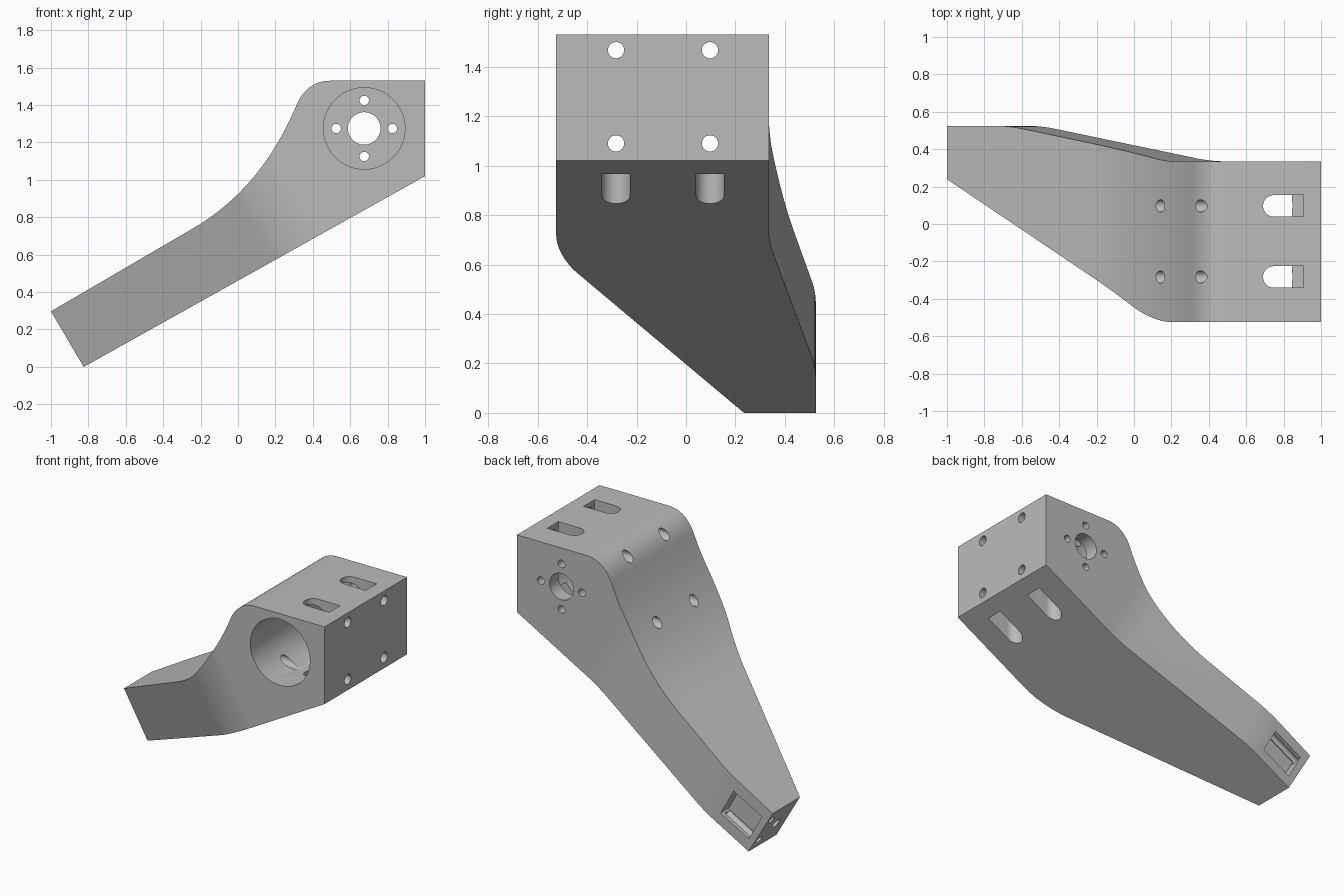
import bpy, bmesh, math
from mathutils import Vector, Matrix

if "Cube" in bpy.data.objects:
    bpy.data.objects.remove(bpy.data.objects["Cube"])

X, Y, Z = Vector((1, 0, 0)), Vector((0, 1, 0)), Vector((0, 0, 1))
TIP = Vector((-0.825, 0, 0))                 # lower corner of the arm tip
U = Vector((1.825, 0, 1.02)).normalized()    # direction along the arm
V = Vector((-U.z, 0, U.x))                   # direction across the arm
O = Vector((0, 0, 0))


def prism(name, pts, a, b, c, c0, c1, origin=O):
    """Extrude a 2D outline in axes a, b along axis c from c0 to c1."""
    bm = bmesh.new()
    lo, hi = [[bm.verts.new(origin + a * p[0] + b * p[1] + c * h) for p in pts] for h in (c0, c1)]
    bm.faces.new(lo)
    bm.faces.new(hi)
    n = len(pts)
    for i in range(n):
        j = (i + 1) % n
        bm.faces.new((lo[i], lo[j], hi[j], hi[i]))
    bmesh.ops.recalc_face_normals(bm, faces=bm.faces)
    me = bpy.data.meshes.new(name)
    bm.to_mesh(me)
    bm.free()
    ob = bpy.data.objects.new(name, me)
    bpy.context.collection.objects.link(ob)
    return ob


def bezier(p0, p1, p2, p3, n=16):
    out = []
    for i in range(n + 1):
        t = i / n
        s = 1 - t
        w = (s ** 3, 3 * s * s * t, 3 * s * t * t, t ** 3)
        out.append(tuple(sum(k * p[d] for k, p in zip(w, (p0, p1, p2, p3))) for d in (0, 1)))
    return out


def fillet(a, corner, b, n=10):
    """Rounded corner between a and b."""
    h = [[e[d] + (corner[d] - e[d]) * 0.6 for d in (0, 1)] for e in (a, b)]
    return bezier(a, h[0], h[1], b, n)


def arc(cx, cy, r, a0=0, a1=360, n=32):
    closed = a1 - a0 == 360
    steps = n if closed else n + 1
    return [(cx + r * math.cos(math.radians(a0 + (a1 - a0) * i / n)),
             cy + r * math.sin(math.radians(a0 + (a1 - a0) * i / n))) for i in range(steps)]


def boolean(target, tool, op='DIFFERENCE'):
    tool.hide_render = True
    m = target.modifiers.new("cut", 'BOOLEAN')
    m.operation, m.solver, m.object = op, 'EXACT', tool
    bpy.context.view_layer.objects.active = target
    bpy.ops.object.modifier_apply(modifier=m.name)
    bpy.data.objects.remove(tool)


# Bracket body: side profile
profile = [(-0.825, 0), (1, 1.02), (1, 1.53)]
profile += bezier((0.49, 1.53), (0.405, 1.53), (0.345, 1.475), (0.315, 1.405), 12)
profile += bezier((0.315, 1.405), (0.195, 1.12), (0.02, 0.89), (-0.25, 0.735), 24)[1:]
profile += [(-1, 0.297)]
bracket = prism("bracket_arm", profile, X, Z, Y, -1, 1)

# Tapered outline seen square to the arm
outline = [(-0.2, 0.351)]
outline += fillet((1.158, -0.439), (1.305, -0.525), (1.475, -0.525))
outline += [(3, -0.525), (3, 0.335)]
outline += fillet((1.50, 0.335), (1.42, 0.335), (1.34, 0.349), 6)
outline += fillet((0.45, 0.511), (0.37, 0.525), (0.29, 0.525), 6)
outline += [(-0.2, 0.525)]
boolean(bracket, prism("outline", outline, U, Y, V, -1, 3, TIP), 'INTERSECT')

# Motor bore, shaft hole and four mounting screw holes
cx, cz = 0.675, 1.275
boolean(bracket, prism("bore", arc(cx, cz, 0.218, n=64), X, Z, Y, -1, 0.24))
boolean(bracket, prism("shaft_hole", arc(cx, cz, 0.087, n=40), X, Z, Y, 0.1, 1))
for dx, dz in ((0.15, 0), (-0.15, 0), (0, 0.15), (0, -0.15)):
    boolean(bracket, prism("screw_hole", arc(cx + dx, cz + dz, 0.025, n=24), X, Z, Y, 0.1, 1))

# Nut slots from above and below, with long bolt holes crossing them
r = 0.0575
for y in (-0.283, 0.097):
    left = arc(0.69 + r, y, r, 90, 270, 16)
    stadium = arc(0.69 + r, y, r - 0.001, 90, 270, 16) + arc(0.85 - r, y, r - 0.001, -90, 90, 16)
    pocket = left + [(0.905, y - r), (0.905, y + r)]
    boolean(bracket, prism("nut_slot", pocket, X, Y, Z, 1.41, 2))
    boolean(bracket, prism("nut_slot", pocket, X, Y, Z, 0.4, 1.145))
    boolean(bracket, prism("through_slot", stadium, X, Y, Z, 0.3, 2.1))
    for z in (1.09, 1.467):
        boolean(bracket, prism("bolt_hole", arc(y, z, 0.033, n=24), Y, Z, X, -0.3, 1.2))

# Tip: pocket in the back face, two edge bores and a central bore in the end face
pocket = [(0.04, 0.075), (0.275, 0.075), (0.275, 0.27), (0.04, 0.27)]
boolean(bracket, prism("tip_pocket", pocket, U, V, Y, 0.445, 0.7, TIP))
for y, v, rad in ((0.475, 0.08, 0.026), (0.475, 0.26, 0.026), (0.36, 0.17, 0.034)):
    boolean(bracket, prism("tip_bore", arc(y, v, rad, n=24), Y, V, U, -0.2, 0.26, TIP))

# Plain grey finish, sharp edges kept
grey = bpy.data.materials.new("light_grey")
grey.diffuse_color = (0.5, 0.5, 0.5, 1)
grey.use_nodes = True
grey.node_tree.nodes["Principled BSDF"].inputs["Base Color"].default_value = grey.diffuse_color
bracket.data.materials.clear()
bracket.data.materials.append(grey)
for p in bracket.data.polygons:
    p.material_index = 0
bpy.ops.object.select_all(action='DESELECT')
bracket.select_set(True)
bpy.context.view_layer.objects.active = bracket
bpy.ops.object.shade_smooth_by_angle(angle=math.radians(25))
